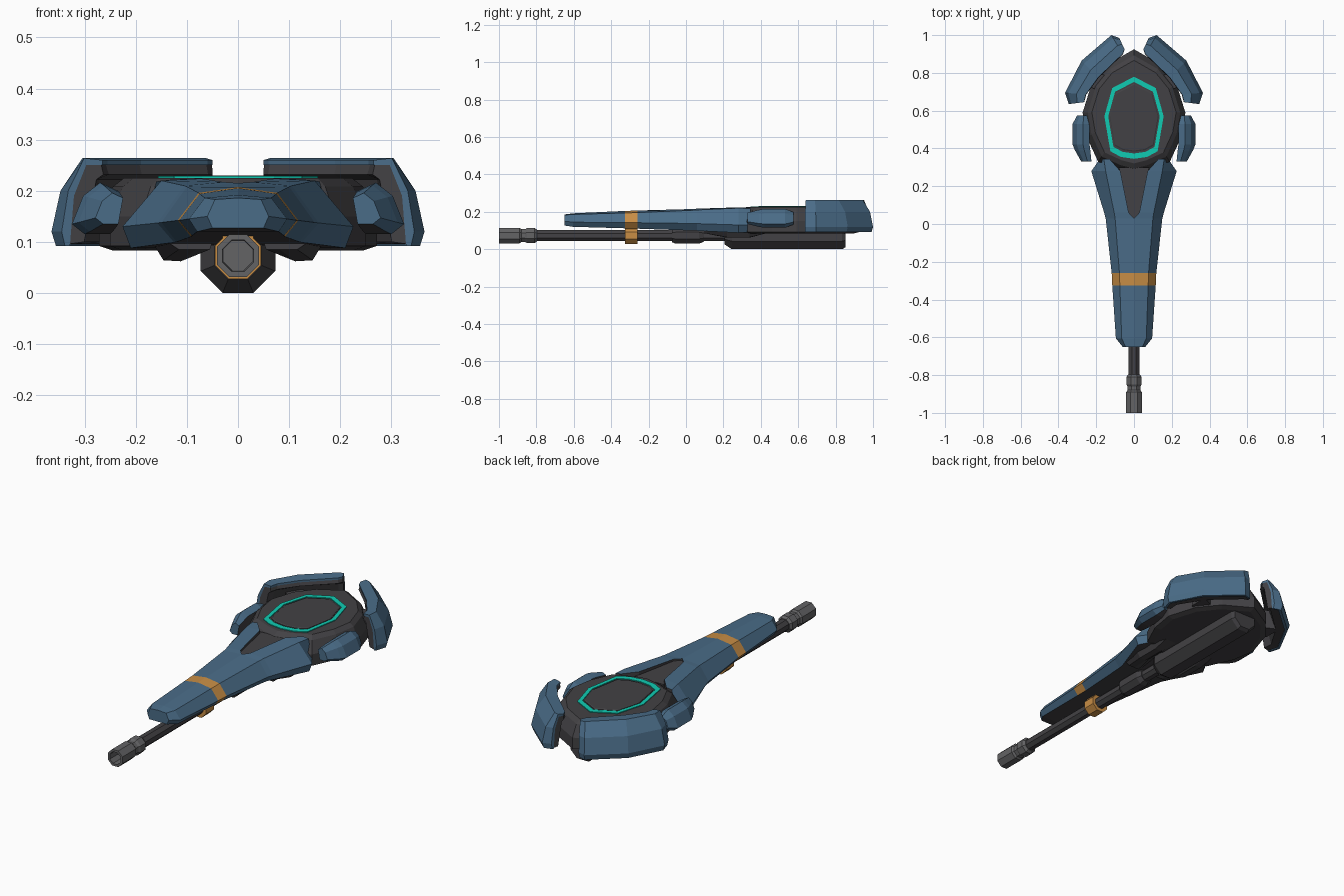
import bpy, bmesh, math

if "Cube" in bpy.data.objects:
    bpy.data.objects.remove(bpy.data.objects["Cube"])

def mat(name, r, g, b):
    m = bpy.data.materials.new(name)
    m.diffuse_color = (r, g, b, 1)
    m.use_nodes = True
    m.node_tree.nodes["Principled BSDF"].inputs["Base Color"].default_value = m.diffuse_color
    return m

BLUE = mat("steel_blue", .068, .15, .245)
DARK = mat("charcoal", .055, .053, .058)
GREY = mat("gun_grey", .125, .125, .13)
ORANGE = mat("orange", .58, .27, .06)
TEAL = mat("teal", .005, .60, .45)

def loft(name, rings, mats, rule=None, mirror=False, closed=False, caps=(0, 0)):
    """Skin closed rings of points; rule(station, side) picks the material."""
    bm = bmesh.new()
    n = len(rings[0])
    for s in ((1, -1) if mirror else (1,)):
        vs = [[bm.verts.new((s * x, y, z)) for x, y, z in r] for r in rings]
        m = len(vs)
        for i in range(m if closed else m - 1):
            a, b = vs[i], vs[(i + 1) % m]
            for j in range(n):
                k = (j + 1) % n
                f = bm.faces.new((a[j], a[k], b[k], b[j]))
                f.material_index = rule(i, j) if rule else 0
        if not closed:
            bm.faces.new(vs[0]).material_index = caps[0]
            bm.faces.new(vs[-1]).material_index = caps[1]
    bmesh.ops.recalc_face_normals(bm, faces=bm.faces[:])
    me = bpy.data.meshes.new(name)
    bm.to_mesh(me)
    bm.free()
    for m in mats:
        me.materials.append(m)
    ob = bpy.data.objects.new(name, me)
    bpy.context.collection.objects.link(ob)
    return ob

def lathe(name, profile, material, cz=.073):
    """Octagonal turning along y from (y, radius) pairs."""
    angs = [math.radians(22.5 + 45 * i) for i in range(8)]
    rings = [[(r * math.cos(a), y, cz + r * math.sin(a)) for a in angs] for y, r in profile]
    return loft(name, rings, [material])

def full(half):
    """Mirror a half outline whose ends lie on x = 0."""
    return half + [(-x, y) for x, y in half[-2:0:-1]]

def ring(outline, s, z, cy):
    return [(x * s, cy + (y - cy) * s, z) for x, y in outline]

# main hull: faceted dark body
hull = full([(0, .925), (.14, .845), (.225, .74), (.272, .59), (.25, .46), (.19, .33), (.08, .28), (0, .26)])
loft("hull", [ring(hull, .9, .083, .6), ring(hull, 1, .092, .6), ring(hull, 1, .15, .6),
              ring(hull, .9, .208, .6), ring(hull, .82, .225, .6)], [DARK])

# glowing ring and round hatch on top
oval = full([(0, .78), (.115, .72), (.157, .57), (.125, .385), (.07, .355), (0, .345)])
cy = .565
loft("glow_ring", [ring(oval, 1, .222, cy), ring(oval, 1, .229, cy),
                   ring(oval, .87, .229, cy), ring(oval, .87, .222, cy)], [TEAL], closed=True)
loft("top_hatch", [ring(oval, .83, .222, cy), ring(oval, .83, .227, cy), ring(oval, .80, .230, cy)], [DARK])

# long front cowl: mirrored halves, split by a notch at the rear
# y, notch x, centre z, top edge x/z, widest x/z, bottom x/z
cowl = [(-.65, 0, .186, .045, .183, .06, .15, .05, .127),
        (-.605, 0, .192, .065, .186, .096, .145, .08, .12),
        (-.325, 0, .205, .075, .194, .115, .142, .09, .112),
        (-.26, 0, .207, .077, .196, .118, .142, .092, .11),
        (.03, 0, .215, .10, .208, .15, .138, .12, .10),
        (.06, .028, .217, .105, .210, .158, .137, .125, .099),
        (.28, .072, .224, .15, .220, .226, .13, .21, .088),
        (.345, .13, .222, .16, .218, .18, .13, .17, .092)]
rings = [[(xi, y, zc), (xt, y, zt), (xm, y, zm), (xb, y, zb), (xi, y, zb)]
         for y, xi, zc, xt, zt, xm, zm, xb, zb in cowl]
loft("front_cowl", rings, [BLUE, DARK, ORANGE],
     lambda i, j: 2 if i == 2 and j < 3 else (1 if j > 2 else 0), mirror=True, caps=(0, 1))

# sunken dark wedge in the notch
wedge = [(.004, .03), (.03, .06), (.08, .30), (-.08, .30), (-.03, .06), (-.004, .03)]
loft("notch_wedge", [[(x, y, .10) for x, y in wedge], [(x, y, .207) for x, y in wedge]], [DARK])

# rear armour: angled blue shell with dark liner, both sides
stations = [((.078, .985), (.05, .925)), ((.12, 1.0), (.06, .90)),
            ((.277, .865), (.19, .775)), ((.365, .695), (.255, .685)), ((.345, .635), (.265, .645))]

def armour(name, section, material):
    rings = [[(a[0] + (b[0] - a[0]) * t, a[1] + (b[1] - a[1]) * t, z) for t, z in section]
             for a, b in stations]
    loft(name, rings, [material], mirror=True)

armour("rear_armour", [(.08, .092), (0, .12), (.16, .20), (.55, .264), (1, .26), (1, .25), (.6, .25), (.3, .19), (.2, .092)], BLUE)
armour("rear_armour_liner", [(.2, .096), (.3, .19), (.6, .25), (.97, .25), (1.02, .232), (.85, .222), (.55, .10)], DARK)
# struts holding the armour to the hull
loft("armour_strut", [[(x, y, .10), (x, y + .1, .10), (x, y + .1, .20), (x, y, .20)]
                      for x, y in ((.14, .68), (.24, .73))], [DARK], mirror=True)

# side pods: small blue plates with dark backs
pod = [(.30, .115), (.325, .135), (.303, .19), (.27, .216), (.235, .20), (.25, .115)]
rings = []
for y, dx, s in ((.33, -.028, .6), (.39, -.008, .9), (.42, 0, 1), (.53, 0, 1), (.575, -.008, .65)):
    rings.append([(.28 + (x - .28) * s + dx, y, .165 + (z - .165) * s) for x, z in pod])
loft("side_pod", rings, [BLUE, DARK], lambda i, j: 1 if j > 3 else 0, mirror=True)

# small underside fins
fin = [(.08, .10), (.085, .08), (.112, .062), (.146, .064), (.168, .10)]
loft("under_fin", [[(x - .03, .10, max(z, .085)) for x, z in fin], [(x, .22, z) for x, z in fin],
                   [(x, .34, z) for x, z in fin], [(x, .42, max(z, .083)) for x, z in fin]], [DARK], mirror=True)

# keel housing, barrel, collars and hollow muzzle
lathe("keel_housing", [(.205, .05), (.245, .079), (.835, .079), (.852, .068)], DARK)
lathe("barrel", [(-.88, .031), (.25, .031)], DARK)
lathe("barrel_collar", [(-.075, .038), (-.055, .047), (.07, .047), (.095, .035)], DARK)
lathe("barrel_band", [(-.325, .049), (-.26, .049)], ORANGE)
lathe("muzzle", [(-.90, .031), (-1, .033), (-1, .045), (-.89, .045), (-.88, .037), (-.86, .037),
                 (-.85, .044), (-.81, .044), (-.797, .034)], GREY)
# hanger joining band and cowl
loft("band_hanger", [[(x, y, z) for x, z in ((-.03, .09), (.03, .09), (.03, .13), (-.03, .13))]
                     for y in (-.325, -.26)], [ORANGE])
